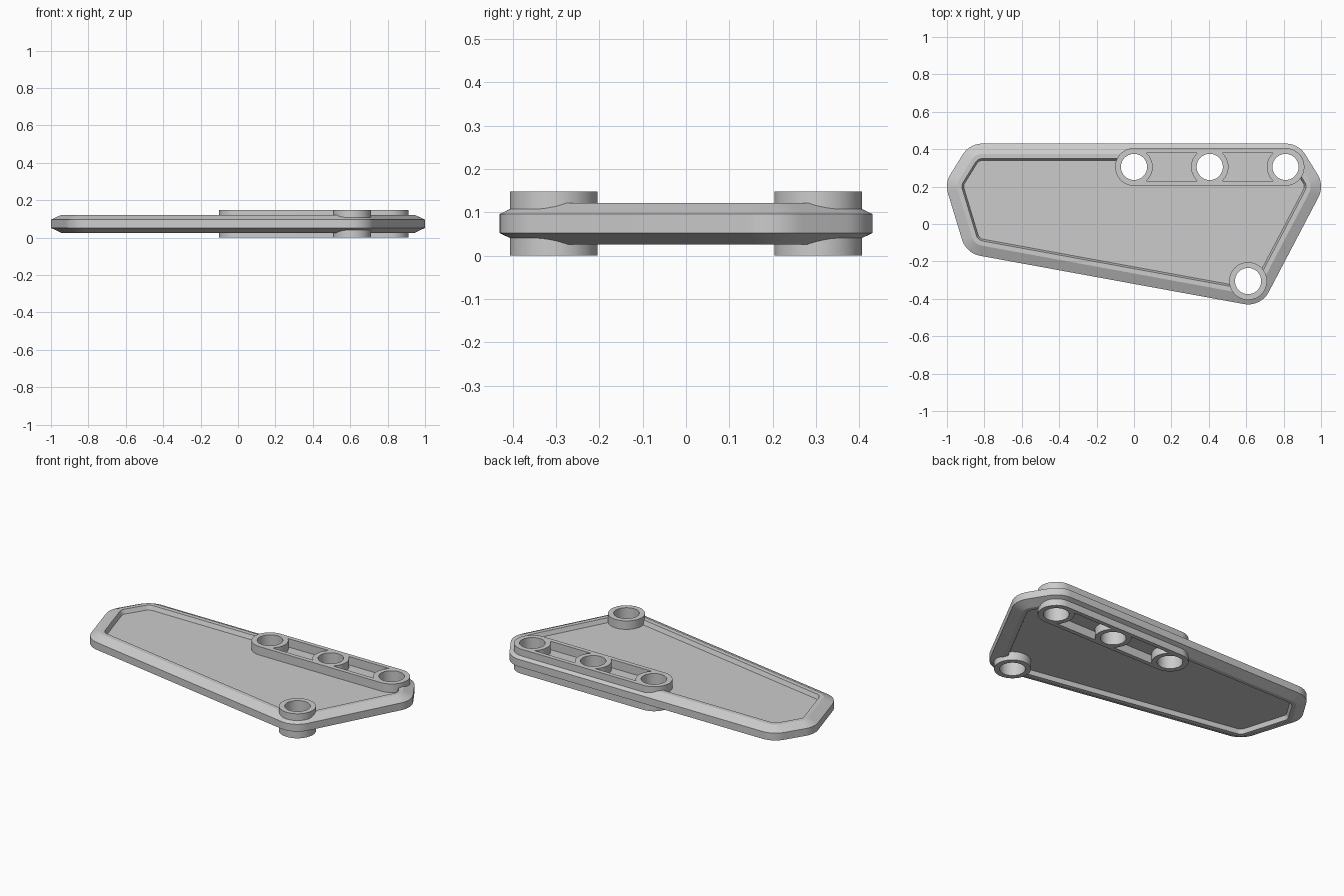
import bpy, bmesh, math

if "Cube" in bpy.data.objects:
    bpy.data.objects.remove(bpy.data.objects["Cube"])

H = 0.148                 # overall thickness
MID = H / 2
R = 0.125                 # outer corner radius of the plate
BOSS_R, HOLE_R = 0.101, 0.07
ROW = [(0.0, 0.305), (0.405, 0.305), (0.81, 0.305)]
TIP = (0.61, -0.305)
CORNERS = [(0.81, 0.305), (-0.81, 0.305), (-0.875, 0.2),
           (-0.80, -0.047), TIP, (0.875, 0.2)]


def arc(c, r, a0, a1, n):
    return [(c[0] + r * math.cos(a0 + (a1 - a0) * i / n),
             c[1] + r * math.sin(a0 + (a1 - a0) * i / n)) for i in range(n + 1)]


def outline(centres, r):
    """Counter-clockwise outline wrapped around equal circles."""
    if len(centres) == 1:
        return arc(centres[0], r, 0, math.tau, 64)[:-1]
    pts, n = [], len(centres)
    for i, c in enumerate(centres):
        p, q = centres[i - 1], centres[(i + 1) % n]
        a0 = math.atan2(c[1] - p[1], c[0] - p[0]) - math.pi / 2
        a1 = math.atan2(q[1] - c[1], q[0] - c[0]) - math.pi / 2
        sweep = (a1 - a0) % math.tau
        pts += arc(c, r, a0, a0 + sweep, 32 if sweep > 3 else 12)
    return pts


def loft(name, loops):
    """Closed solid through a stack of (outline, z) loops."""
    bm = bmesh.new()
    rings = [[bm.verts.new((x, y, z)) for x, y in pts] for pts, z in loops]
    n = len(rings[0])
    for a, b in zip(rings, rings[1:]):
        for i in range(n):
            j = (i + 1) % n
            bm.faces.new((a[i], a[j], b[j], b[i]))
    bm.faces.new(rings[0])
    bm.faces.new(rings[-1])
    bmesh.ops.recalc_face_normals(bm, faces=bm.faces)
    me = bpy.data.meshes.new(name)
    bm.to_mesh(me)
    bm.free()
    ob = bpy.data.objects.new(name, me)
    bpy.context.collection.objects.link(ob)
    return ob


def combine(target, tool, operation):
    tool.hide_render = True
    mod = target.modifiers.new("bool", 'BOOLEAN')
    mod.operation, mod.solver, mod.object = operation, 'EXACT', tool
    bpy.context.view_layer.objects.active = target
    bpy.ops.object.modifier_apply(modifier=mod.name)
    bpy.data.objects.remove(tool)


# Chamfered plate with a raised rim and recessed panel on both sides
half = [(0.09, 0.023), (0.08, 0.048), (0.055, 0.048), (0.0, 0.022)]
section = [(d, -h) for d, h in half] + [(d, h) for d, h in reversed(half)]
panel = loft("fairing_panel", [(outline(CORNERS, R - d), MID + h) for d, h in section])

# Three-hole beam and the single boss at the lower tip
for centres in ([ROW[0], ROW[2]], [TIP]):
    pts = outline(centres, BOSS_R)
    combine(panel, loft("boss", [(pts, 0), (pts, H)]), 'UNION')

# Pockets between the beam holes, both sides
a = math.asin(0.75)
for left, right in zip(ROW, ROW[1:]):
    pts = arc(right, 0.1, math.pi + a, math.pi - a, 12) + arc(left, 0.1, a, -a, 12)
    for z0, z1 in ((-0.1, MID - 0.023), (MID + 0.023, H + 0.1)):
        combine(panel, loft("pocket_cutter", [(pts, z0), (pts, z1)]), 'DIFFERENCE')

# Pin holes
for c in ROW + [TIP]:
    pts = outline([c], HOLE_R)
    combine(panel, loft("hole_cutter", [(pts, -0.1), (pts, H + 0.1)]), 'DIFFERENCE')

# Smooth rounded corners, crisp chamfers
bpy.ops.object.select_all(action='DESELECT')
panel.select_set(True)
bpy.context.view_layer.objects.active = panel
bpy.ops.object.shade_smooth_by_angle(angle=math.radians(18))
